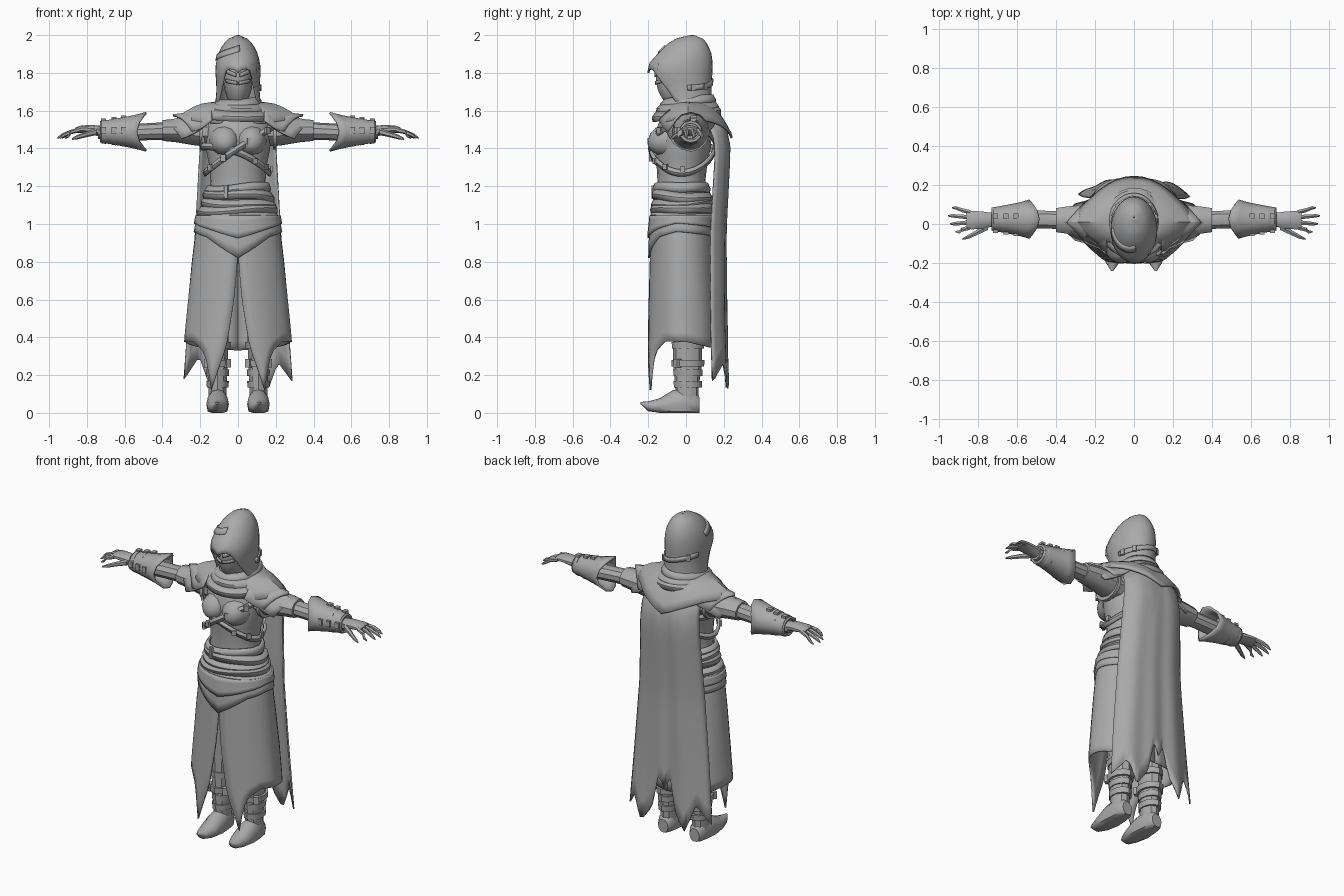
import bpy, bmesh
from math import sin, cos, pi
from mathutils import Vector

cube = bpy.data.objects.get("Cube")
if cube:
    bpy.data.objects.remove(cube, do_unlink=True)

grey = bpy.data.materials.new("plain grey")
grey.use_nodes = True
grey.diffuse_color = (0.4, 0.4, 0.4, 1)
grey.node_tree.nodes["Principled BSDF"].inputs["Base Color"].default_value = (0.4, 0.4, 0.4, 1)


def finish(name, bm, thick=0, mirror=False, angle=0.6):
    """Turn a bmesh into a shaded object with optional thickness and mirror."""
    bmesh.ops.remove_doubles(bm, verts=bm.verts, dist=0.0004)
    bmesh.ops.recalc_face_normals(bm, faces=bm.faces)
    mesh = bpy.data.meshes.new(name)
    bm.to_mesh(mesh)
    bm.free()
    for p in mesh.polygons:
        p.use_smooth = True
    mesh.set_sharp_from_angle(angle=angle)
    mesh.materials.append(grey)
    ob = bpy.data.objects.new(name, mesh)
    bpy.context.collection.objects.link(ob)
    if thick:
        mod = ob.modifiers.new("thickness", "SOLIDIFY")
        mod.thickness, mod.offset = thick, 0
    if mirror:
        ob.modifiers.new("mirror", "MIRROR").use_mirror_merge = False
    return ob


def grid(name, f, nu, nv, thick=0, mirror=False, caps=False, angle=0.6):
    """Sheet from a function f(u, v), with u and v in 0..1."""
    bm = bmesh.new()
    rows = [[bm.verts.new(f(i / nu, j / nv)) for i in range(nu + 1)] for j in range(nv + 1)]
    for a, b in zip(rows, rows[1:]):
        for i in range(nu):
            bm.faces.new((a[i], a[i + 1], b[i + 1], b[i]))
    if caps:
        bm.faces.new(rows[0][:-1])
        bm.faces.new(rows[-1][:-1])
    return finish(name, bm, thick, mirror, angle)


def lerp(table, t):
    """Linear lookup of the values behind the first column."""
    table = sorted(table)
    if t <= table[0][0]:
        return table[0][1:]
    for a, b in zip(table, table[1:]):
        if t <= b[0]:
            k = (t - a[0]) / (b[0] - a[0])
            return [p + (q - p) * k for p, q in zip(a[1:], b[1:])]
    return table[-1][1:]


def loft(name, axis, rings, n=10, mirror=True, floor=False):
    """Closed tube of ellipses; each ring is (along, centre a, centre b, radius a, radius b)."""
    def f(u, v):
        t, ca, cb, ra, rb = rings[round(v * (len(rings) - 1))]
        a, b = ca + ra * sin(2 * pi * u), cb + rb * cos(2 * pi * u)
        p = {"x": (t, a, b), "y": (a, t, b), "z": (a, b, t)}[axis]
        return (p[0], p[1], max(p[2], 0)) if floor else p
    return grid(name, f, n, len(rings) - 1, mirror=mirror, caps=True)


def surf(prof, th, z, off=0):
    """Point on a body profile of (z, half width, front y, back y); th = 0 is the front."""
    rx, yf, yb = lerp(prof, z)
    return Vector(((rx + off) * sin(th), (yf + yb) / 2 - ((yb - yf) / 2 + off) * cos(th), z))


def band(name, prof, height, width, off, thick=0.012, start=0, end=2 * pi, bulge=0, n=28):
    """Strap that follows a profile along the height function."""
    def f(u, v):
        th = start + (end - start) * u
        return surf(prof, th, height(th) + width * (v - 0.5), off + bulge * sin(pi * v))
    return grid(name, f, n, 2, thick)


def buckle(name, centre, size, turn=0):
    bm = bmesh.new()
    bmesh.ops.create_cube(bm, size=1)
    for v in bm.verts:
        x, y, z = v.co.x * size[0], v.co.y * size[1], v.co.z * size[2]
        v.co = Vector(centre) + Vector((x * cos(turn) - y * sin(turn), x * sin(turn) + y * cos(turn), z))
    return finish(name, bm)


# Torso and bust
torso = [(0.9, .2, -.15, .12), (1.0, .205, -.165, .13), (1.1, .175, -.16, .12), (1.2, .145, -.15, .1),
         (1.3, .15, -.155, .11), (1.4, .17, -.165, .13), (1.5, .18, -.16, .14), (1.57, .17, -.13, .14),
         (1.62, .08, -.08, .1)]
grid("torso", lambda u, v: surf(torso, 2 * pi * u, .9 + .72 * v), 20, 16, caps=True)
loft("bust", "y", [(-.1, .07, 1.44, .082, .085), (-.16, .07, 1.44, .068, .07),
                   (-.19, .068, 1.435, .042, .042), (-.2, .066, 1.43, .015, .015)], 12)

# Chest straps with buckles
band("strap_to_left_shoulder", torso, lambda t: 1.40 + .13 * sin(t), .035, .025, bulge=.006)
band("strap_to_right_rib", torso, lambda t: 1.36 - .07 * sin(t) + .02 * cos(2 * t), .035, .018, bulge=.006)
for th in (-.9, -.4, .3, .8):
    buckle("strap_buckle", surf(torso, th, 1.40 + .13 * sin(th), .038), (.03, .014, .035), th)
for th in (.5, 1, 1.6, -1.2):
    buckle("rib_buckle", surf(torso, th, 1.37 - .08 * sin(th), .028), (.026, .014, .03), th)

# Layered waist wraps
for i in range(5):
    band("waist_wrap", torso, lambda t, i=i: 1.185 - .037 * i + .012 * sin(t + i * 2.1) + .004 * sin(3 * t),
         .05, .012 + .003 * (i % 2), bulge=.009)
buckle("waist_clasp", surf(torso, -.35, 1.17, .03), (.02, .014, .07), -.35)

# Skirt halves with an open front slit
skirt = [(.1, .285, -.215, .19), (.3, .283, -.205, .18), (.4, .278, -.2, .175), (.6, .26, -.193, .165),
         (.8, .24, -.187, .15), (.95, .222, -.182, .14), (1.04, .205, -.172, .135)]
skirt_hem = [(0, .12), (.06, .21), (.14, .32), (.28, .38), (.5, .375), (.7, .35), (1, .33)]


def skirt_half(u, v):
    z = 1.03 + (lerp(skirt_hem, u)[0] - 1.03) * v
    slit = lerp([(.12, .52), (.35, .22), (.6, .08), (.8, .01)], z)[0]
    return surf(skirt, slit + (pi - slit) * u, z, .003 * sin(20 * u) * v)


grid("skirt_panel", skirt_half, 18, 14, .01, mirror=True)

# Pointed hip flaps
for k, (low, side, off) in enumerate([(.82, .96, .008), (.925, 1.005, .016)]):
    def flap(u, v):
        th = 2 * pi * u - pi
        hem = lerp([(0, low), (.75, side - .03), (1.4, side), (pi, side - .03)], abs(th))[0]
        z = 1.045 + (hem - 1.045) * v
        return surf(skirt, th, z, off)
    grid("hip_flap", flap, 32, 4, .012)

# Cape with a torn hem
cape_hem = [(-1, .18), (-.74, .3), (-.5, .13), (-.28, .24), (-.14, .43), (0, .36), (.13, .44),
            (.3, .22), (.55, .12), (.76, .27), (1, .17)]


def cape(u, v):
    s = 2 * u - 1
    top = 1.6 - .05 * s * s
    z = top + (lerp(cape_hem, s)[0] - top) * v
    half, y = lerp([(.12, .29, .222), (.5, .262, .21), (.95, .225, .207), (1.4, .2, .232),
                    (1.5, .19, .215), (1.6, .17, .15)], z)
    return half * s, y - .075 * s ** 4 + .006 * v * sin(11 * s), z


grid("cape", cape, 28, 14, .008)

# Hood
hood = [(1.56, .125, -.14, .15), (1.64, .115, -.13, .135), (1.72, .108, -.15, .128), (1.8, .115, -.2, .135),
        (1.85, .113, -.19, .137), (1.9, .1, -.145, .13), (1.95, .075, -.095, .11), (1.98, .043, -.045, .085),
        (1.996, .002, .03, .035)]
hood_edge = [(0, 1.8), (.3, 1.825), (.6, 1.81), (.85, 1.73), (1.1, 1.65), (1.4, 1.6), (pi, 1.58)]


def hood_sheet(u, v):
    th = 2 * pi * u - pi
    return surf(hood, th, 1.996 + (lerp(hood_edge, abs(th))[0] - 1.996) * v ** 1.7)


grid("hood", hood_sheet, 32, 12, .01, angle=.5)
band("hood_strap", hood, lambda t: 1.925 + .03 * t, .03, .006, start=-1.5, end=.1, n=10)
band("hood_back_strap", hood, lambda t: 1.75 - .03 * sin(t), .028, .008, start=1.7, end=4.3, n=12)
for th in (1.9, 2.4, 3.9):
    buckle("hood_buckle", surf(hood, th, 1.75 - .03 * sin(th), .014), (.022, .012, .036), th)

# Masked face
face = [(1.62, .04, -.09, .05), (1.66, .055, -.125, .06), (1.71, .072, -.15, .07), (1.77, .08, -.16, .08),
        (1.83, .078, -.16, .09), (1.87, .05, -.12, .08)]
grid("face", lambda u, v: surf(face, 2 * pi * u, 1.62 + .25 * v), 16, 8, caps=True)
for s in (-1, 1):
    band("brow", face, lambda t: 1.785 + .03 * abs(t), .022, .005, .008, .12 * s, .8 * s, n=5)
    band("mask_edge", face, lambda t: 1.745 + .015 * abs(t), .018, .004, .008, .05 * s, .85 * s, n=5)

# Draped cowl around the neck
cowl = [(1.55, .175, -.165, .18), (1.6, .145, -.145, .165), (1.64, .115, -.12, .15), (1.68, .1, -.1, .14)]
for i in range(3):
    band("cowl_fold", cowl, lambda t, i=i: 1.645 - .03 * i - .012 * cos(t) + .008 * sin(t + 2 * i),
         .05, .004 * i, .01, bulge=.009)

# Mantle over chest top and upper back
mantle_hem = [(0, .03, 1.565), (.5, .17, 1.53), (1, .24, 1.54), (pi / 2, .32, 1.56), (2.2, .25, 1.54),
              (2.7, .235, 1.5), (pi, .24, 1.455)]


def mantle(u, v):
    th = 2 * pi * u - pi
    r, z = lerp(mantle_hem, abs(th))
    r = max(r, .165)
    x = (.1 + (r - .1) * v) * sin(th)
    y = .01 - (.1 + (min(r, .232) - .1) * v) * cos(th) * (.85 if cos(th) > 0 else 1)
    return x, y, 1.64 + (z - 1.64) * v + .025 * sin(pi * v)


grid("mantle", mantle, 32, 5, .012, angle=.5)

# Overlapping pointed shoulder plates
for reach, wide, drop in [(.4, .13, .1), (.345, .15, .06)]:
    def plate(u, v):
        s = 2 * u - 1
        x = .14 + v * (reach - .14 - .1 * abs(s))
        return x, .01 + s * wide * (1 - .3 * v), 1.635 - drop * v - .085 * s * s - .012 * sin(pi * v)
    grid("shoulder_plate", plate, 8, 5, .012, mirror=True, angle=.4)

# Arms and sleeves
loft("sleeve", "x", [(.14, .01, 1.49, .09, .08), (.22, .015, 1.49, .088, .075),
                     (.33, .02, 1.495, .075, .062), (.4, .02, 1.495, .065, .055)])
loft("arm", "x", [(.3, .02, 1.495, .05, .05), (.45, .022, 1.49, .048, .045), (.55, .025, 1.485, .05, .045),
                  (.74, .022, 1.485, .04, .034)])
loft("armhole_ring", "x", [(.185, .01, 1.48, .1, .085), (.205, .01, 1.48, .1, .085)], 14)


# Flared bracers with straps
def bracer(u, v):
    a = 2 * pi * u
    start = .535 - .05 * cos(a) ** 2
    x = start + (.73 - start) * v
    r = .095 - .042 * v ** .8
    return x, .025 + r * sin(a), 1.488 + r * cos(a) * (1.05 - .1 * v)


grid("bracer", bracer, 12, 5, .012, mirror=True)
for x, r in [(.595, .079), (.645, .072), (.7, .064)]:
    loft("bracer_strap", "x", [(x, .025, 1.488, r, r), (x + .022, .025, 1.488, r - .003, r - .003)], 12)
    for s in (-1, 1):
        buckle("bracer_buckle", (s * (x + .011), .025 - r, 1.495), (.026, .014, .036))
        buckle("bracer_stud", (s * (x + .011), .04, 1.488 + r), (.026, .03, .014))

# Hands
loft("palm", "x", [(.71, .022, 1.488, .034, .03), (.77, .02, 1.498, .045, .026),
                   (.83, .02, 1.502, .05, .02), (.86, .02, 1.496, .047, .015)])
for i, tip in enumerate([.915, .945, .955, .935]):
    y, fan = -.018 + .026 * i, -.022 + .015 * i
    loft("finger", "x", [(.84, y, 1.498, .013, .013), (.885, y + fan * .5, 1.487, .012, .012),
                         (tip - .02, y + fan, 1.468, .01, .01), (tip, y + fan, 1.455, .004, .004)], 6)
loft("thumb", "x", [(.75, -.015, 1.488, .018, .018), (.8, -.04, 1.475, .016, .015),
                    (.85, -.066, 1.46, .012, .012), (.88, -.077, 1.45, .005, .005)], 6)

# Legs, boots and boot straps
loft("leg", "z", [(.04, .108, .012, .05, .055), (.13, .108, .005, .05, .062), (.25, .108, .008, .056, .075),
                  (.4, .11, .008, .062, .078), (.6, .11, 0, .075, .08), (.97, .1, -.01, .095, .1)])
loft("boot", "y", [(-.24, .112, .052, .006, .006), (-.2, .11, .035, .034, .026), (-.14, .108, .035, .055, .042),
                   (-.07, .108, .045, .06, .075), (0, .108, .05, .054, .085), (.05, .108, .045, .048, .07),
                   (.072, .108, .04, .034, .042)], 12, floor=True)
for z, r in [(.135, .06), (.195, .062), (.245, .072), (.34, .07)]:
    loft("boot_strap", "z", [(z, .108, .01, r - .003, r + .014), (z + .035, .108, .01, r, r + .016)], 12)
for s in (-1, 1):
    for dx in (-.05, .05):
        buckle("boot_buckle", (s * .108 + dx, -.045, .262), (.03, .03, .045), dx * 12)
